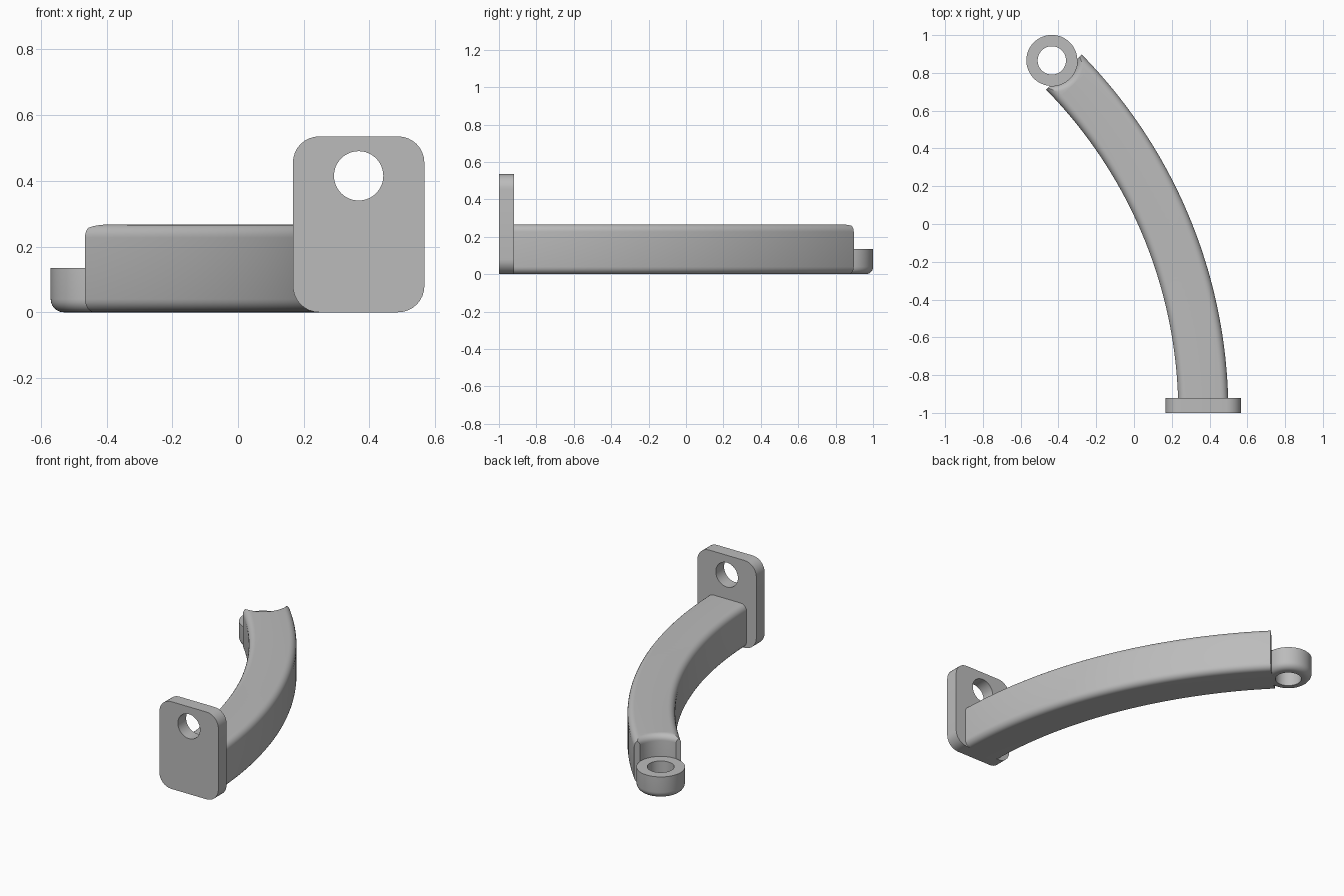
import bpy
import bmesh
from math import sin, cos, pi, radians
from mathutils import Vector

cube = bpy.data.objects.get("Cube")
if cube:
    bpy.data.objects.remove(cube)

grey = bpy.data.materials.new("plain grey")
grey.use_nodes = True
colour = (0.5, 0.5, 0.5, 1)
grey.diffuse_color = colour
grey.node_tree.nodes["Principled BSDF"].inputs["Base Color"].default_value = colour


def loft(name, rings, close=False):
    """Skin a list of closed point loops, capped or joined end to start."""
    bm = bmesh.new()
    loops = [[bm.verts.new(p) for p in ring] for ring in rings]
    pairs = list(zip(loops, loops[1:]))
    if close:
        pairs.append((loops[-1], loops[0]))
    else:
        bm.faces.new(loops[0])
        bm.faces.new(loops[-1])
    for a, b in pairs:
        for i in range(len(a)):
            j = (i + 1) % len(a)
            bm.faces.new((a[i], a[j], b[j], b[i]))
    bmesh.ops.recalc_face_normals(bm, faces=bm.faces)
    mesh = bpy.data.meshes.new(name)
    bm.to_mesh(mesh)
    bm.free()
    mesh.materials.append(grey)
    obj = bpy.data.objects.new(name, mesh)
    bpy.context.collection.objects.link(obj)
    return obj


def rounded_rect(w, h, r, steps=8):
    """Points of a rounded rectangle centred on the origin."""
    pts = []
    for k, (sx, sy) in enumerate([(1, 1), (-1, 1), (-1, -1), (1, -1)]):
        for s in range(steps + 1):
            a = (k + s / steps) * pi / 2
            pts.append((sx * (w / 2 - r) + r * cos(a), sy * (h / 2 - r) + r * sin(a)))
    return pts


def circle(centre, r, u, v, n=64):
    return [centre + r * (cos(2 * pi * i / n) * u + sin(2 * pi * i / n) * v) for i in range(n)]


def lathe(name, centre, profile, close=False):
    """Revolve (radius, height) points about a vertical axis."""
    rings = [circle(centre + Z * z, r, X, Y) for r, z in profile]
    return loft(name, rings, close)


def cut(obj, cutter):
    mod = obj.modifiers.new("cut", "BOOLEAN")
    mod.operation, mod.solver, mod.object = "DIFFERENCE", "EXACT", cutter
    dg = bpy.context.evaluated_depsgraph_get()
    obj.data = bpy.data.meshes.new_from_object(obj.evaluated_get(dg))
    obj.modifiers.clear()
    bpy.data.objects.remove(cutter)


X, Y, Z = Vector((1, 0, 0)), Vector((0, 1, 0)), Vector((0, 0, 1))
PLATE_X = 0.367
EYE = Vector((-0.435, 0.866, 0))
EYE_R = 0.135
ARM_H = 0.267
BEND = 2.574          # radius of the arm's centre line
STEPS = 48

# Mounting plate with its bolt hole
outline = rounded_rect(0.4, 0.535, 0.08)
plate = loft("mounting_plate",
             [[(PLATE_X + x, y, z + 0.2675) for x, z in outline] for y in (-1, -0.92)])
hole = Vector((PLATE_X, 0, 0.415))
cut(plate, loft("hole_cutter", [circle(hole + Y * y, 0.075, X, Z) for y in (-1.1, -0.8)]))

# Curved arm: a rounded section swept along an arc
section = rounded_rect(0.265, ARM_H, 0.04, 6)
start, end = radians(1), radians(44.5)
sweep = []
for i in range(STEPS + 1):
    a = start + (end - start) * i / STEPS
    sweep.append([(PLATE_X - BEND + (BEND + u) * cos(a), -1 + (BEND + u) * sin(a), ARM_H / 2 + v)
                  for u, v in section])
arm = loft("curved_arm", sweep)

# Concave seat in the arm's end, flared to round its top edge
seat = [(EYE_R, 0.06), (EYE_R, ARM_H - 0.035)]
for k in range(1, 7):
    t = k / 6 * pi / 2
    seat.append((EYE_R + 0.035 * (1 - cos(t)), ARM_H - 0.035 + 0.035 * sin(t)))
seat.append((EYE_R + 0.035, ARM_H + 0.05))
cut(arm, lathe("seat_cutter", EYE, seat))

# Pivot eye: a ring with a rounded lower rim
rim = 0.04
ring = [(0.075, 0), (0.075, 0.135), (EYE_R, 0.135)]
for k in range(7):
    t = k / 6 * pi / 2
    ring.append((EYE_R - rim + rim * cos(t), rim - rim * sin(t)))
eye = lathe("pivot_eye", EYE, ring, True)

# Smooth shading with sharp edges kept
for obj in (plate, arm, eye):
    bpy.ops.object.select_all(action="DESELECT")
    obj.select_set(True)
    bpy.context.view_layer.objects.active = obj
    bpy.ops.object.shade_smooth_by_angle(angle=radians(30))
